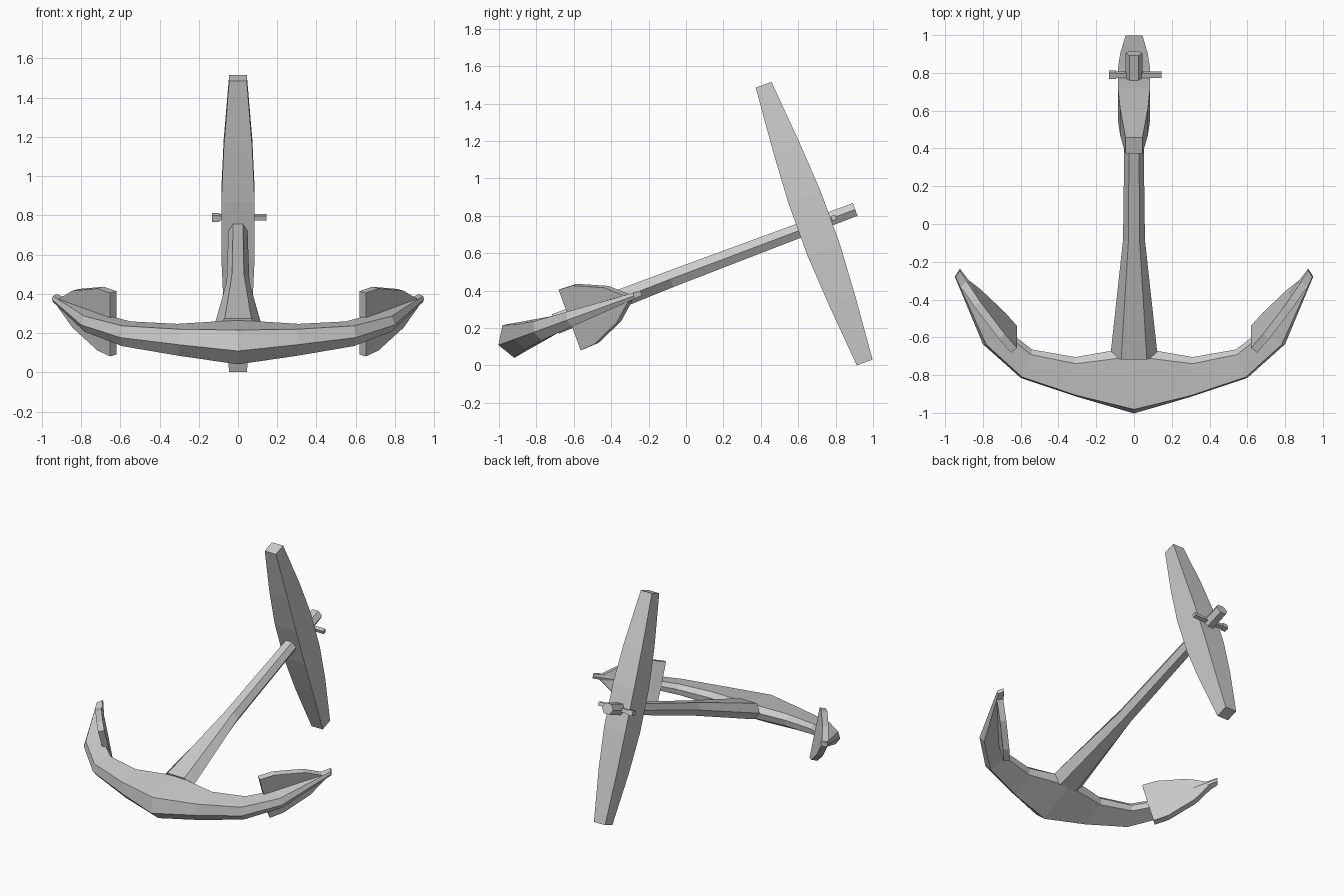
import bpy, bmesh
from math import radians
from mathutils import Matrix, Vector

if "Cube" in bpy.data.objects:
    bpy.data.objects.remove(bpy.data.objects["Cube"])

# The anchor is modelled flat (y along shank, z along stock), then tilted
TILT = Matrix.Rotation(radians(20), 4, 'X')
W = 0.445  # local height of the arm plane


def loft(name, rings):
    """Skin a list of equal-length point rings and cap both ends."""
    bm = bmesh.new()
    vr = [[bm.verts.new(TILT @ Vector(p)) for p in r] for r in rings]
    n = len(vr[0])
    for a, b in zip(vr, vr[1:]):
        for i in range(n):
            j = (i + 1) % n
            bm.faces.new((a[i], a[j], b[j], b[i]))
    bm.faces.new(vr[0][::-1])
    bm.faces.new(vr[-1])
    bmesh.ops.recalc_face_normals(bm, faces=bm.faces)
    me = bpy.data.meshes.new(name)
    bm.to_mesh(me)
    bm.free()
    ob = bpy.data.objects.new(name, me)
    bpy.context.collection.objects.link(ob)
    return ob


# Stock: tapered square bar (offset, half width x, half width y)
half = [(0.79, 0.045, 0.045), (0.43, 0.073, 0.075), (0.15, 0.085, 0.092)]
levels = [(-o, a, b) for o, a, b in half] + half[::-1]
loft("stock", [[(sx * a, 0.903 + sy * b, 0.478 + o)
                for sx, sy in ((-1, -1), (1, -1), (1, 1), (-1, 1))]
               for o, a, b in levels])

# Shank: six-sided, flaring towards the crown (y, z, side, top, half height)
shank = [(-0.58, 0.447, 0.125, 0.068, 0.055), (0.08, 0.462, 0.058, 0.03, 0.045),
         (1.135, 0.474, 0.045, 0.023, 0.036)]
loft("shank", [[(s, y, z), (t, y, z + h), (-t, y, z + h),
                (-s, y, z), (-t, y, z - h), (t, y, z - h)]
               for y, z, s, t, h in shank])

# Locking pin through the shank end, with a small head
for name, x0, x1, r in (("pin", -0.13, 0.145, 0.013), ("pin_head", -0.132, -0.095, 0.018)):
    loft(name, [[(x, 1.012 + a * r, 0.472 + b * r)
                 for a, b in ((-1, -1), (1, -1), (1, 1), (-1, 1))] for x in (x0, x1)])

# Arms: hexagonal crescent (outer x, y, inner x, y, outer and inner half height)
arm = [(0, -0.905, 0, -0.53, 0.093, 0.045),
       (0.30, -0.812, 0.31, -0.588, 0.072, 0.04),
       (0.60, -0.705, 0.54, -0.545, 0.055, 0.035),
       (0.80, -0.515, 0.68, -0.43, 0.042, 0.03),
       (0.948, -0.137, 0.92, -0.092, 0.016, 0.014)]


def hexagon(s, side):
    ox, oy, ix, iy, ho, hi = s
    spots = ((0, 0), (0.15, ho), (0.9, hi), (1, 0), (0.9, -hi), (0.15, -ho))
    return [(side * (ox + (ix - ox) * f), oy + (iy - oy) * f, W + h) for f, h in spots]


loft("arms", [hexagon(s, -1) for s in arm[:0:-1]] + [hexagon(s, 1) for s in arm])

# Flukes: pointed plates across the arm ends (distance along plate, half width)
plate = [(0, 0.172), (0.1, 0.168), (0.3, 0.1), (0.42, 0.018)]
d, nrm = Vector((0.64, 0.77)), Vector((0.77, -0.64)) * 0.042
for side, label in ((-1, "left"), (1, "right")):
    rings = []
    for s, h in plate:
        a = Vector((0.62, -0.475)) + d * s
        b = a + nrm
        rings.append([(side * p.x, p.y, W - 0.004 + k * h)
                      for p, k in ((a, -1), (b, -1), (b, 1), (a, 1))])
    loft("fluke_" + label, rings)
